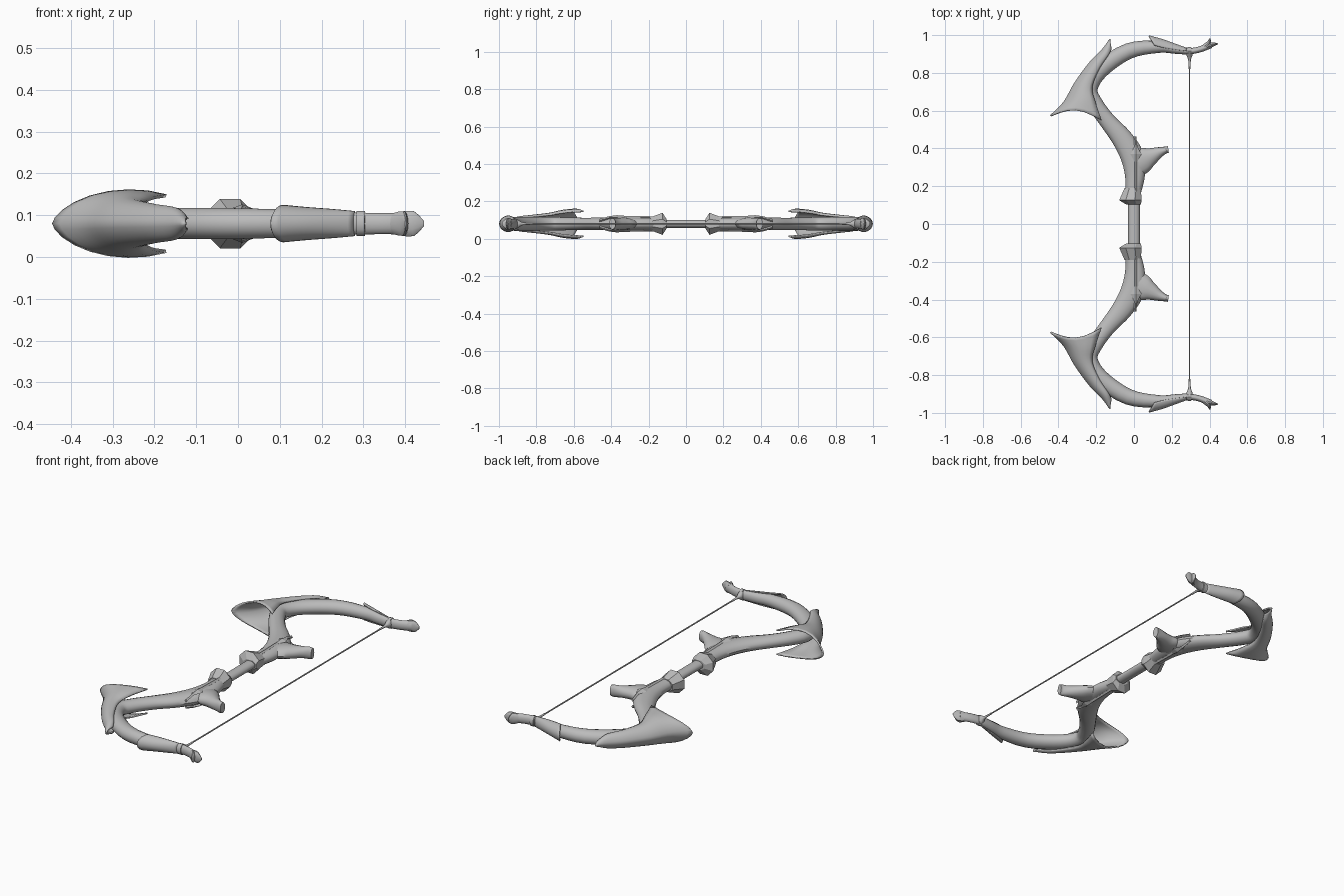
import bpy, bmesh, math
from mathutils import Vector

cube = bpy.data.objects.get("Cube")
if cube:
    bpy.data.objects.remove(cube, do_unlink=True)

MID = 0.08  # height of the bow's central plane

grey = bpy.data.materials.new("plain grey")
grey.use_nodes = True
grey.diffuse_color = (0.5, 0.5, 0.5, 1)
grey.node_tree.nodes["Principled BSDF"].inputs["Base Color"].default_value = (0.5, 0.5, 0.5, 1)


def smooth_path(rows, steps):
    """Catmull-Rom interpolation of every column of the rows."""
    if steps == 1:
        return [Vector(r) for r in rows]
    pts = [Vector(r) for r in rows]
    pts = [pts[0] * 2 - pts[1]] + pts + [pts[-1] * 2 - pts[-2]]
    out = []
    for a, b, c, d in zip(pts, pts[1:], pts[2:], pts[3:]):
        for i in range(steps):
            t = i / steps
            out.append((b * 2 + (c - a) * t + (a * 2 - b * 5 + c * 4 - d) * t**2
                        + (b * 3 - a - c * 3 + d) * t**3) / 2)
    return out + [pts[-2]]


def finish(name, bm, flip_y=True, flip_z=False, angle=40, thickness=0):
    bmesh.ops.recalc_face_normals(bm, faces=bm.faces)
    mesh = bpy.data.meshes.new(name)
    bm.to_mesh(mesh)
    bm.free()
    mesh.materials.append(grey)
    ob = bpy.data.objects.new(name, mesh)
    ob.location.z = MID
    bpy.context.collection.objects.link(ob)
    if thickness:
        solid = ob.modifiers.new("thickness", 'SOLIDIFY')
        solid.thickness, solid.offset = thickness, 0
    if flip_y or flip_z:
        mirror = ob.modifiers.new("mirror", 'MIRROR')
        mirror.use_axis = (False, flip_y, flip_z)
        mirror.use_mirror_merge = False
    bpy.ops.object.select_all(action='DESELECT')
    bpy.context.view_layer.objects.active = ob
    ob.select_set(True)
    if angle:
        bpy.ops.object.shade_smooth_by_angle(angle=math.radians(angle))
    return ob


def bridge(bm, a, b, closed):
    n = len(a)
    for i in range(n if closed else n - 1):
        j = (i + 1) % n
        bm.faces.new((a[i], a[j], b[j], b[i]))


def sweep(name, rows, sides=14, steps=4, side_dir=None, **options):
    """Elliptical tube; rows are x, y, half width, half height, z."""
    path = smooth_path(rows, steps)
    bm = bmesh.new()
    rings = []
    for i, p in enumerate(path):
        ahead = path[min(i + 1, len(path) - 1)] - path[max(i - 1, 0)]
        across = Vector(side_dir or (ahead[1], -ahead[0])).normalized()
        ring = []
        for k in range(sides):
            a = math.tau * (k + (0.5 if sides == 8 else 0)) / sides
            w = math.cos(a) * p[2]
            ring.append(bm.verts.new((p[0] + across.x * w, p[1] + across.y * w,
                                      p[4] + math.sin(a) * p[3])))
        rings.append(ring)
    for a, b in zip(rings, rings[1:]):
        bridge(bm, a, b, True)
    bm.faces.new(rings[0])
    bm.faces.new(rings[-1])
    return finish(name, bm, **options)


def shell(name, rows, reach, power, thickness, steps=4):
    """Open wrap; rows are outer x, y, inner x, y, half height, rim bow."""
    bm = bmesh.new()
    rings = []
    top = math.radians(reach)
    for ox, oy, ix, iy, h, bow in smooth_path(rows, steps):
        ring = []
        for k in range(-8, 9):
            a = top * k / 8
            f = (1 - math.cos(a)) / (1 - math.cos(top))
            z = math.copysign(abs(math.sin(a)) ** power, a) * h
            ring.append(bm.verts.new((ox + (ix - ox) * f,
                                      oy + (iy - oy) * f + bow * math.sin(math.pi * f), z)))
        rings.append(ring)
    for a, b in zip(rings, rings[1:]):
        bridge(bm, a, b, False)
    return finish(name, bm, thickness=thickness)


# Handle
sweep("grip", [(0, -.12, .031, .022, 0), (0, .12, .031, .022, 0)], steps=1, flip_y=False)
sweep("grip_collar", [(-.003, .104, .043, .028, 0), (-.019, .126, .064, .064, 0),
                      (-.007, .19, .047, .037, 0)],
      sides=8, steps=1, side_dir=(1, 0), angle=0)

# Riser running into the curved limb
sweep("limb", [(-.005, .16, .04, .032, 0), (.005, .26, .053, .034, 0),
               (-.01, .36, .062, .036, 0), (-.065, .455, .055, .034, 0),
               (-.14, .545, .044, .033, 0), (-.205, .635, .042, .035, 0),
               (-.236, .715, .043, .037, 0), (-.18, .815, .046, .038, 0),
               (-.03, .915, .042, .038, 0), (.13, .938, .032, .034, 0),
               (.22, .924, .023, .03, 0), (.29, .915, .017, .027, 0),
               (.35, .925, .016, .026, 0), (.405, .948, .018, .027, 0)])

# Rear-facing spur on the riser
sweep("riser_spur", [(-.01, .31, .075, .03, 0), (.05, .34, .068, .034, 0),
                     (.09, .358, .047, .033, 0), (.13, .378, .03, .031, 0),
                     (.165, .391, .019, .033, 0), (.182, .394, .018, .03, 0)])

# Diamond bars on both faces of the riser
sweep("diamond_bar", [(.01, .17, .008, .008, .032), (.01, .33, .008, .008, .035),
                      (.01, .37, .029, .011, .035), (.01, .41, .008, .008, .033),
                      (.005, .463, .007, .008, .018)],
      sides=4, steps=1, side_dir=(1, 0), flip_z=True, angle=0)

# Winged guard wrapped round the elbow of the limb
shell("elbow_guard", [(-.442, .572, -.172, .548, .078, .042),
                      (-.37, .645, -.205, .645, .071, .015),
                      (-.31, .75, -.222, .725, .055, 0),
                      (-.23, .858, -.185, .82, .043, 0),
                      (-.165, .925, -.14, .89, .034, 0),
                      (-.126, .978, -.122, .925, .012, 0)],
      reach=118, power=1.3, thickness=.008)

# Pointed sheath along the outside of the limb end
shell("limb_sheath", [(.078, .996, .108, .945, .042, 0), (.15, .976, .16, .932, .037, 0),
                      (.22, .951, .225, .922, .032, 0), (.275, .931, .28, .915, .027, 0)],
      reach=90, power=1, thickness=.006)

# Forked tip
sweep("tip_end", [(.385, .94, .018, .028, 0), (.42, .951, .011, .031, 0),
                  (.445, .954, .002, .006, 0)], steps=2)
sweep("tip_barb", [(.375, .937, .016, .026, 0), (.397, .96, .012, .03, 0),
                   (.401, .983, .002, .008, 0)], steps=2)

# String and its knots
sweep("bowstring", [(.294, -.9, .004, .004, 0), (.294, .9, .004, .004, 0)],
      sides=8, steps=1, flip_y=False)
sweep("string_knot", [(.294, .82, .005, .005, 0), (.294, .87, .007, .007, 0),
                      (.294, .89, .015, .017, 0), (.294, .905, .017, .028, 0)],
      sides=10, steps=2, side_dir=(1, 0))
sweep("string_binding", [(.284, .916, .021, .03, 0), (.304, .917, .021, .03, 0)],
      sides=12, steps=1)
